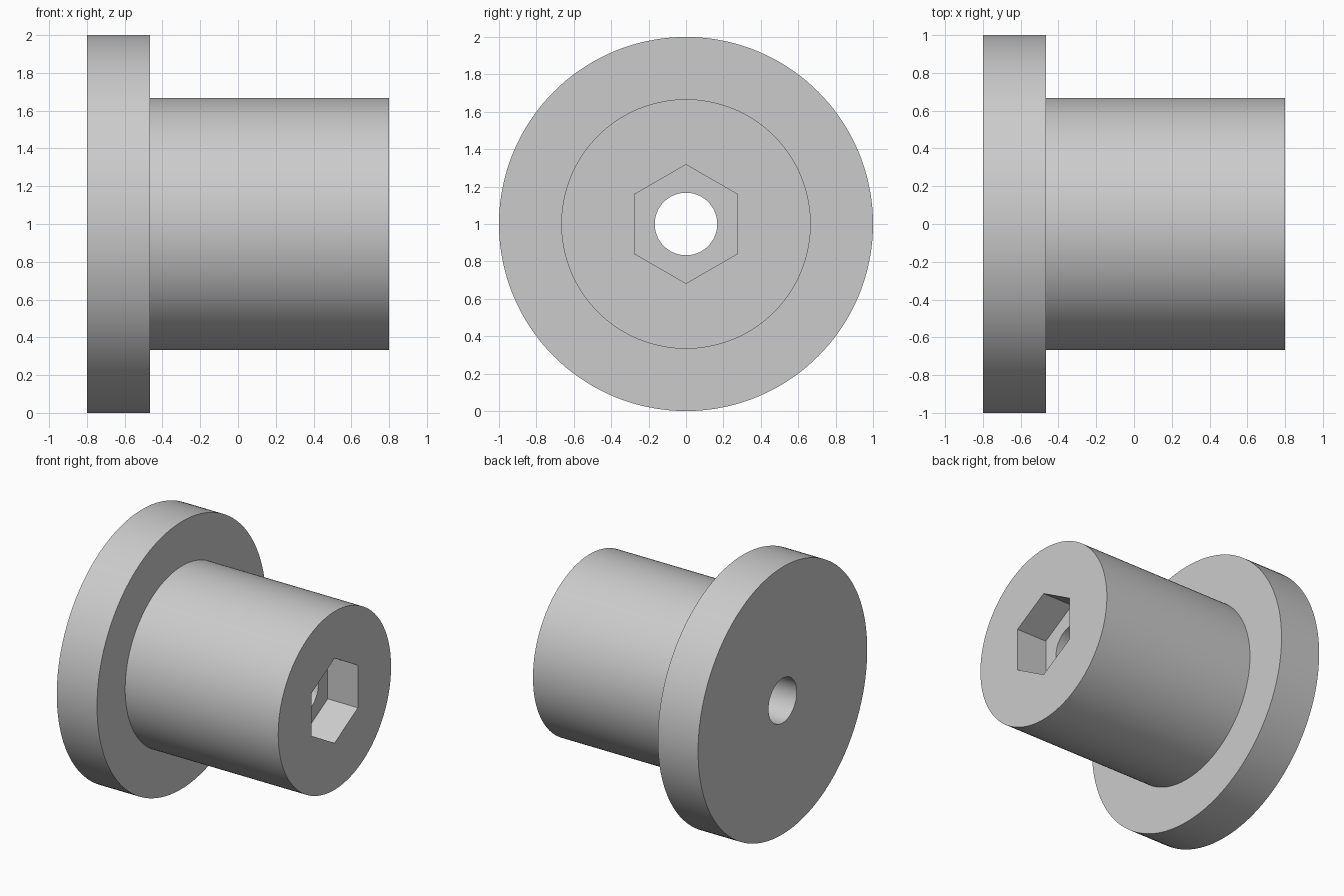
import bpy, bmesh, math

if "Cube" in bpy.data.objects:
    bpy.data.objects.remove(bpy.data.objects["Cube"], do_unlink=True)

SEGMENTS = 144          # multiple of 6, so the hexagon corners land on ring points
LEFT, SHOULDER, RIGHT = -0.8, -0.467, 0.8
FLANGE_R, BARREL_R, BORE_R = 1.0, 0.667, 0.167
HEX_APOTHEM, HEX_DEPTH = 0.275, 0.25


def circle(radius):
    return lambda angle: radius


def hexagon(apothem):
    # flats face +-y, corners point up and down
    step = math.pi / 3
    return lambda angle: apothem / math.cos((angle + step / 2) % step - step / 2)


def add_ring(bm, x, outline):
    ring = []
    for i in range(SEGMENTS):
        a = 2 * math.pi * i / SEGMENTS
        r = outline(a)
        ring.append(bm.verts.new((x, r * math.cos(a), 1 + r * math.sin(a))))
    return ring


# Rings in order around the cross-section: flange, barrel, hex socket, bore
sections = [
    (LEFT, circle(BORE_R)),
    (LEFT, circle(FLANGE_R)),
    (SHOULDER, circle(FLANGE_R)),
    (SHOULDER, circle(BARREL_R)),
    (RIGHT, circle(BARREL_R)),
    (RIGHT, hexagon(HEX_APOTHEM)),
    (RIGHT - HEX_DEPTH, hexagon(HEX_APOTHEM)),
    (RIGHT - HEX_DEPTH, circle(BORE_R)),
]

bm = bmesh.new()
rings = [add_ring(bm, x, outline) for x, outline in sections]
for a, b in zip(rings, rings[1:] + rings[:1]):
    for i in range(SEGMENTS):
        j = (i + 1) % SEGMENTS
        bm.faces.new((a[i], a[j], b[j], b[i]))
bmesh.ops.recalc_face_normals(bm, faces=bm.faces)

mesh = bpy.data.meshes.new("flanged_bushing")
bm.to_mesh(mesh)
bm.free()
bushing = bpy.data.objects.new("flanged_bushing", mesh)
bpy.context.collection.objects.link(bushing)

# Plain light grey
grey = bpy.data.materials.new("light_grey")
grey.use_nodes = True
color = (0.6, 0.6, 0.6, 1)
grey.diffuse_color = color
grey.node_tree.nodes["Principled BSDF"].inputs["Base Color"].default_value = color
mesh.materials.append(grey)

# Smooth round walls, crisp edges
bpy.ops.object.select_all(action="DESELECT")
bushing.select_set(True)
bpy.context.view_layer.objects.active = bushing
bpy.ops.object.shade_smooth_by_angle(angle=math.radians(30))
